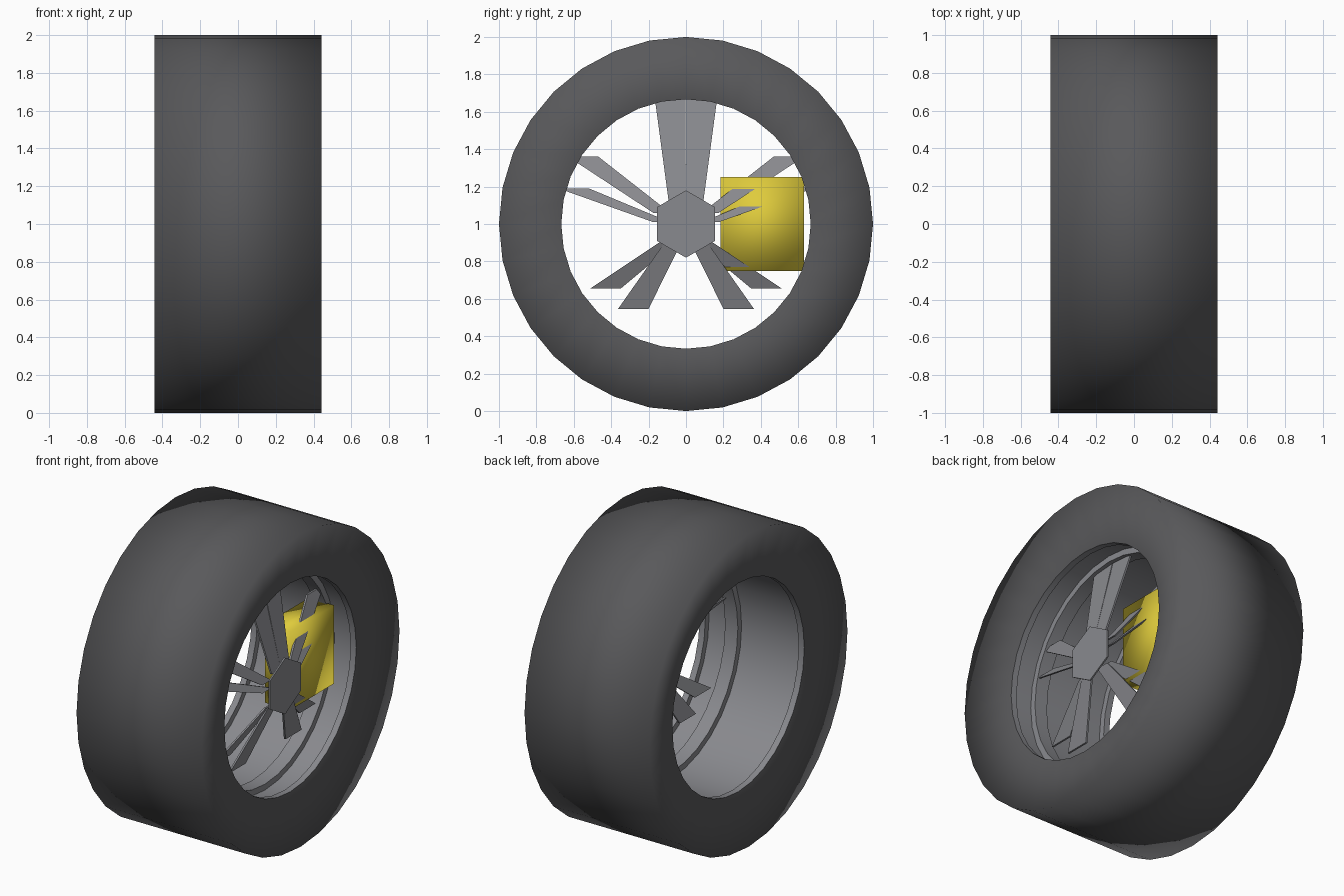
import bpy, bmesh
from math import sin, cos, pi, radians, hypot

cube = bpy.data.objects.get("Cube")
if cube:
    bpy.data.objects.remove(cube, do_unlink=True)


def material(name, rgb):
    mat = bpy.data.materials.new(name)
    mat.use_nodes = True
    colour = (*rgb, 1)
    mat.diffuse_color = colour
    mat.node_tree.nodes["Principled BSDF"].inputs["Base Color"].default_value = colour
    return mat


rubber = material("dark_rubber", (0.10, 0.10, 0.105))
metal = material("grey_metal", (0.25, 0.253, 0.272))
yellow = material("yellow_paint", (0.74, 0.60, 0.045))


def finish(name, bm, mat, angle=None):
    """Turn a bmesh into an object; angle is the smoothing limit in degrees."""
    mesh = bpy.data.meshes.new(name)
    bm.to_mesh(mesh)
    bm.free()
    mesh.materials.append(mat)
    obj = bpy.data.objects.new(name, mesh)
    bpy.context.collection.objects.link(obj)
    if angle:
        bpy.ops.object.select_all(action="DESELECT")
        obj.select_set(True)
        bpy.context.view_layer.objects.active = obj
        if angle >= 180:
            bpy.ops.object.shade_smooth()
        else:
            bpy.ops.object.shade_smooth_by_angle(angle=radians(angle))
    return obj


def lathe(name, profile, mat, angle, sides=32):
    """Spin (x, radius) points around the axle."""
    bm = bmesh.new()
    rings = []
    for k in range(sides):
        a = 2 * pi * k / sides
        rings.append([bm.verts.new((x, r * cos(a), 1 + r * sin(a))) for x, r in profile])
    for k, ring in enumerate(rings):
        following = rings[(k + 1) % sides]
        for i in range(len(profile) - 1):
            bm.faces.new((ring[i], ring[i + 1], following[i + 1], following[i]))
    return finish(name, bm, mat, angle)


def solid(name, points, mat, angle=None):
    """Convex block around a few corner points."""
    bm = bmesh.new()
    for p in points:
        bm.verts.new(p)
    bmesh.ops.convex_hull(bm, input=bm.verts[:])
    bmesh.ops.dissolve_limit(bm, angle_limit=radians(1), verts=bm.verts[:], edges=bm.edges[:])
    bmesh.ops.recalc_face_normals(bm, faces=bm.faces[:])
    return finish(name, bm, mat, angle)


# Tyre with slightly dished sidewalls
HALF, EDGE, BORE = 0.4425, 0.37, 0.667
lathe("tyre", [(EDGE, BORE), (HALF, 1), (-HALF, 1), (-EDGE, BORE)], rubber, 180)

# Rim barrel with a raised lip at each end and a band that carries the spokes
LIP, BARREL = 0.33, 0.705
BAND = (0.10, 0.19)
lathe("rim", [(-EDGE, BORE), (-LIP, BORE), (-LIP, BARREL),
              (BAND[0], BARREL), (BAND[0], BORE), (BAND[1], BORE), (BAND[1], BARREL),
              (LIP, BARREL), (LIP, BORE), (EDGE, BORE)], metal, 30)

# Thin hexagonal hub cap
solid("hub", [(x, 0.18 * cos(pi / 2 + k * pi / 3), 1 + 0.18 * sin(pi / 2 + k * pi / 3))
              for x in (0.325, 0.335) for k in range(6)], metal)

# Thin spokes in pairs, receding with distance from the hub: root (y, z) and tip (y, z)
spokes = {
    "top": ((0.045, 1.10), (0.085, 1.67)),
    "upper": ((0.13, 1.06), (0.55, 1.36)),
    "side": ((0.13, 1.01), (0.60, 1.19)),
    "lower": ((0.10, 0.90), (0.43, 0.655)),
    "bottom": ((0.07, 0.90), (0.2825, 0.545)),
}
for label, (root, tip) in spokes.items():
    for side, end in ((1, "back"), (-1, "front")):
        corners = []
        for (y, z), width in ((root, 0.09), (tip, 0.163)):
            x = 0.33 - 0.25 * hypot(y, z - 1)
            corners += [(x - depth, side * y + s * width / 2, z)
                        for depth in (0, 0.012) for s in (-1, 1)]
        solid(f"{label}_spoke_{end}", corners, metal)

# Brake caliper
solid("brake_caliper", [(x, y, z) for x in (0.06, 0.24) for y in (0.185, 0.63)
                        for z in (0.75, 1.25)], yellow, 180)
